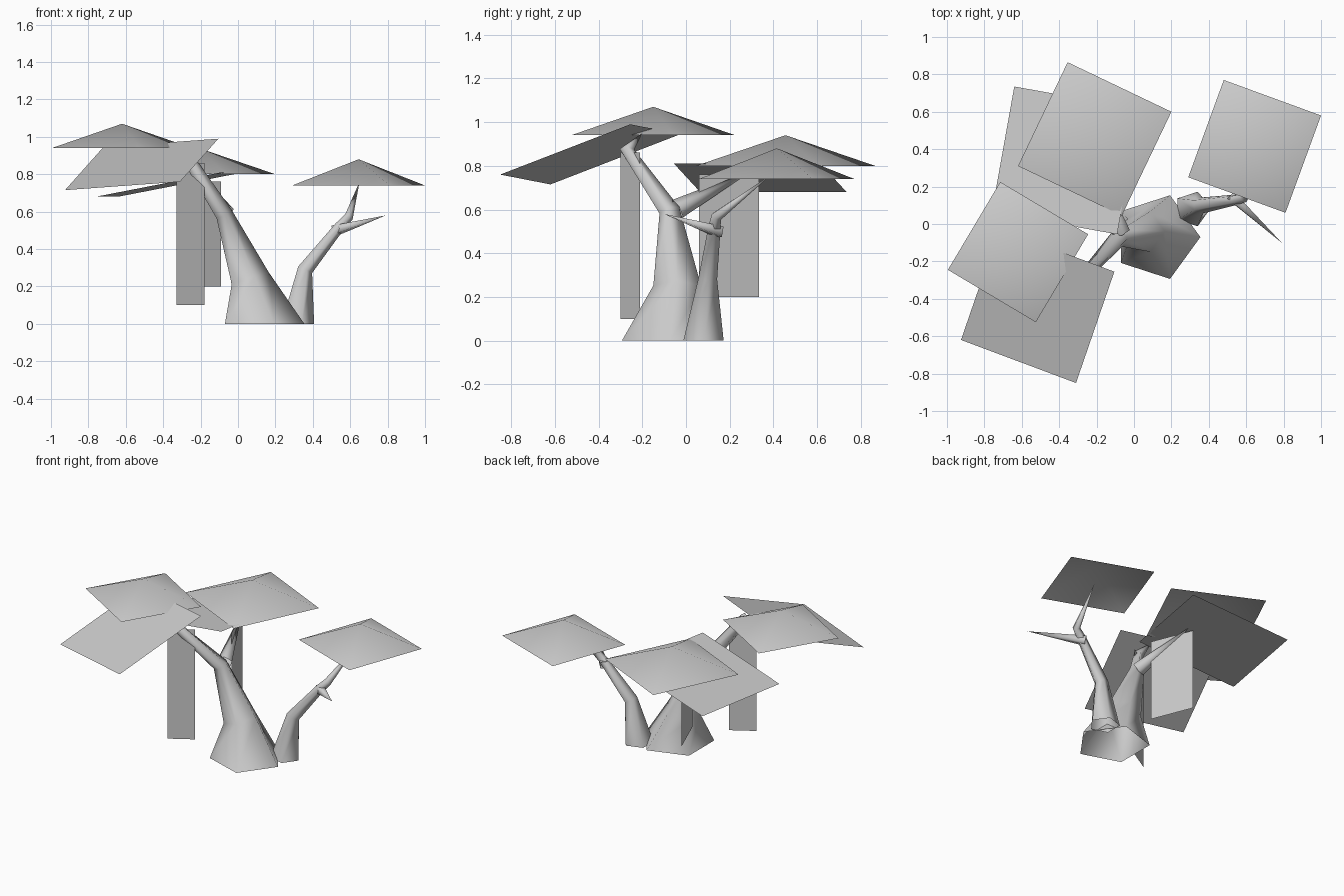
import bpy
import math
from mathutils import Vector

old = bpy.data.objects.get("Cube")
if old:
    bpy.data.objects.remove(old, do_unlink=True)

GREY = (0.6, 0.6, 0.6, 1)
grey = bpy.data.materials.new("plain_grey")
grey.use_nodes = True
grey.diffuse_color = GREY
grey.node_tree.nodes["Principled BSDF"].inputs["Base Color"].default_value = GREY


def add_mesh(name, verts, faces):
    mesh = bpy.data.meshes.new(name)
    mesh.from_pydata([tuple(v) for v in verts], [], faces)
    mesh.materials.append(grey)
    for poly in mesh.polygons:
        poly.use_smooth = True
    obj = bpy.data.objects.new(name, mesh)
    bpy.context.scene.collection.objects.link(obj)
    return obj


def limb(name, points, radii, sides=5, grounded=False):
    """Tapered tube along a path, closing to a point at its tip."""
    pts = [Vector(p) for p in points]
    verts, faces = [], []
    for i, (p, r) in enumerate(zip(pts[:-1], radii)):
        ahead = (pts[i + 1] - p).normalized()
        behind = (p - pts[i - 1]).normalized() if i else ahead
        along = Vector((0, 0, 1)) if grounded and i == 0 else ahead + behind
        turn = Vector((0, 0, 1)).rotation_difference(along)
        for k in range(sides):
            a = math.tau * k / sides
            verts.append(p + turn @ Vector((r * math.cos(a), r * math.sin(a), 0)))
    rings = len(pts) - 1
    verts.append(pts[-1])
    for k in range(sides):
        n = (k + 1) % sides
        for i in range(rings - 1):
            b = i * sides
            faces.append((b + k, b + n, b + sides + n, b + sides + k))
        b = (rings - 1) * sides
        faces.append((b + k, b + n, len(verts) - 1))
    return add_mesh(name, verts, faces)


def peaked_canopy(name, centre, corner, height):
    """Open four-sided pyramid; corner is the offset of one base corner."""
    x, y, z = centre
    u, v = corner
    base = [(x + a, y + b, z) for a, b in ((u, v), (-v, u), (-u, -v), (v, -u))]
    return add_mesh(name, base + [(x, y, z + height)],
                    [(k, (k + 1) % 4, 4) for k in range(4)])


def hanging_sheet(name, start, end, low, high):
    verts = [(*start, low), (*end, low), (*end, high), (*start, high)]
    return add_mesh(name, verts, [(0, 1, 2, 3)])


# Trunks and branches
limb("main_trunk",
     [(0.12, -0.07, 0), (0.055, -0.04, 0.24), (-0.08, -0.075, 0.59),
      (-0.26, -0.27, 0.87), (-0.31, -0.2, 0.95)],
     [0.235, 0.115, 0.05, 0.035], grounded=True)
limb("rear_branch", [(-0.07, -0.04, 0.6), (-0.19, 0.32, 0.79)], [0.05])
limb("small_trunk",
     [(0.31, 0.08, 0), (0.355, 0.1, 0.29), (0.54, 0.13, 0.52),
      (0.59, 0.14, 0.57), (0.65, 0.39, 0.76)],
     [0.097, 0.045, 0.03, 0.026], grounded=True)
limb("side_twig", [(0.52, 0.15, 0.5), (0.79, -0.1, 0.58)], [0.035], sides=4)

# Peaked foliage
peaked_canopy("left_canopy", (0.645, 0.415, 0.74), (0.355, 0.165), 0.14)
peaked_canopy("rear_canopy", (-0.21, 0.455, 0.8), (0.41, 0.145), 0.14)
peaked_canopy("right_canopy", (-0.62, -0.15, 0.94), (0.375, 0.095), 0.13)

# Flat tilted foliage
add_mesh("front_tilted_canopy",
         [(-0.925, -0.62, 0.715), (-0.31, -0.85, 0.76),
          (-0.105, -0.255, 0.99), (-0.72, -0.025, 0.945)], [(0, 1, 2, 3)])
add_mesh("rear_tilted_canopy",
         [(-0.76, 0.065, 0.68), (-0.09, -0.055, 0.81),
          (0.03, 0.615, 0.81), (-0.64, 0.735, 0.68)], [(0, 1, 2, 3)])

# Hanging sheets
hanging_sheet("front_hanging_sheet", (-0.33, -0.3), (-0.18, -0.21), 0.1, 0.86)
hanging_sheet("rear_hanging_sheet", (-0.09, 0.06), (-0.2, 0.335), 0.2, 0.76)
